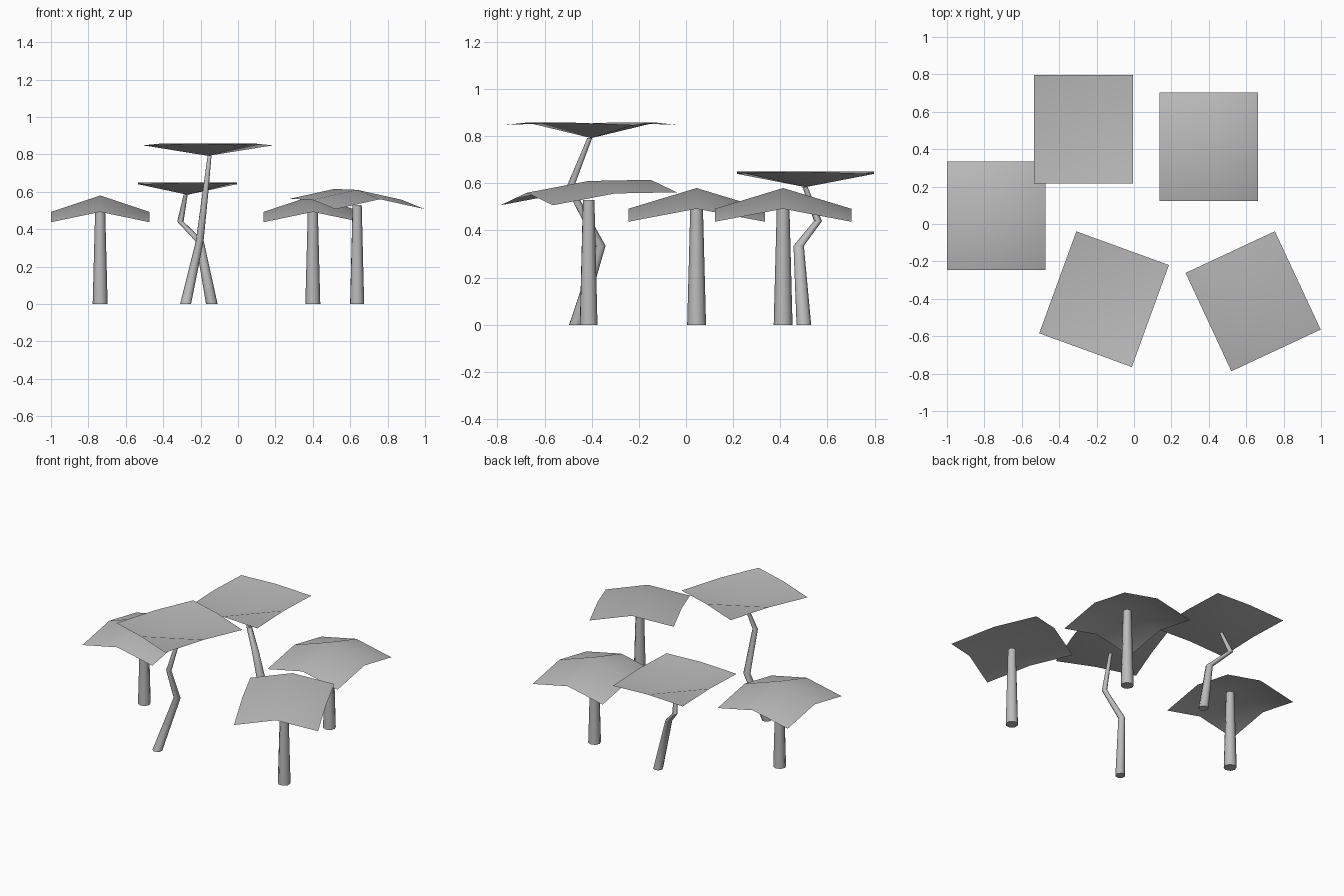
import bpy, bmesh
from math import radians, cos, sin, pi
from mathutils import Vector, Matrix

cube = bpy.data.objects.get("Cube")
if cube:
    bpy.data.objects.remove(cube)

# One plain grey for everything
grey = bpy.data.materials.new("plain_grey")
grey.use_nodes = True
grey.diffuse_color = (0.5, 0.5, 0.5, 1)
grey.node_tree.nodes["Principled BSDF"].inputs["Base Color"].default_value = (0.5, 0.5, 0.5, 1)

WIDTH, DEPTH, SIDES = 0.527, 0.58, 8


def finish(name, bm):
    mesh = bpy.data.meshes.new(name)
    bm.to_mesh(mesh)
    bm.free()
    mesh.materials.append(grey)
    obj = bpy.data.objects.new(name, mesh)
    bpy.context.collection.objects.link(obj)
    bpy.ops.object.select_all(action='DESELECT')
    obj.select_set(True)
    bpy.context.view_layer.objects.active = obj
    bpy.ops.object.shade_smooth_by_angle(angle=radians(50))
    return obj


def canopy(name, x, y, turn, height):
    """Thin 2 x 2 sheet; height(i, j) gives z for i, j in -1..1."""
    bm = bmesh.new()
    spin = Matrix.Rotation(radians(turn), 3, 'Z')
    steps = (-1, 0, 1)
    grid = [[bm.verts.new(spin @ Vector((i * WIDTH / 2, j * DEPTH / 2, height(i, j)))
                          + Vector((x, y, 0))) for i in steps] for j in steps]
    for j in range(2):
        for i in range(2):
            bm.faces.new((grid[j][i], grid[j][i + 1], grid[j + 1][i + 1], grid[j + 1][i]))
    finish(name, bm)


def trunk(name, points, radii, turn=0):
    """Tapered tube of level rings through the points, capped at both ends."""
    bm = bmesh.new()
    rings = []
    for p, r in zip(points, radii):
        angles = [radians(turn) + 2 * pi * k / SIDES for k in range(SIDES)]
        rings.append([bm.verts.new(Vector(p) + Vector((r * cos(a), r * sin(a), 0)))
                      for a in angles])
    for low, high in zip(rings, rings[1:]):
        for k in range(SIDES):
            n = (k + 1) % SIDES
            bm.faces.new((low[k], low[n], high[n], high[k]))
    bm.faces.new(rings[0][::-1])
    bm.faces.new(rings[-1])
    finish(name, bm)


# Canopy shapes
def umbrella(i, j):
    return (0.58, 0.492, 0.437)[abs(i) + abs(j)]


def arch(i, j):
    return (0.56, 0.61, 0.615)[j + 1] - 0.053 * abs(i)


def dish(base):
    return lambda i, j: base + (0, 0.066, 0.056)[abs(i) + abs(j)]


# Straight trees
for name, x, y, turn, shape in (("right_tree", -0.737, 0.045, 0, umbrella),
                                ("back_left_tree", 0.4, 0.412, 0, umbrella),
                                ("front_left_tree", 0.637, -0.413, 25, arch)):
    canopy(name + "_canopy", x, y, turn, shape)
    trunk(name + "_trunk", [(x, y, 0), (x, y, 0.53)], (0.04, 0.026), turn)

# Crooked trees
canopy("back_crooked_canopy", -0.27, 0.507, 0, dish(0.584))
trunk("back_crooked_trunk",
      [(-0.14, 0.5, 0), (-0.205, 0.478, 0.335), (-0.308, 0.56, 0.44), (-0.28, 0.505, 0.585)],
      (0.031, 0.022, 0.017, 0.011))
canopy("front_crooked_canopy", -0.16, -0.402, -20, dish(0.792))
trunk("front_crooked_trunk",
      [(-0.28, -0.467, 0), (-0.205, -0.362, 0.335), (-0.176, -0.493, 0.58), (-0.152, -0.408, 0.793)],
      (0.031, 0.022, 0.017, 0.011), -20)
